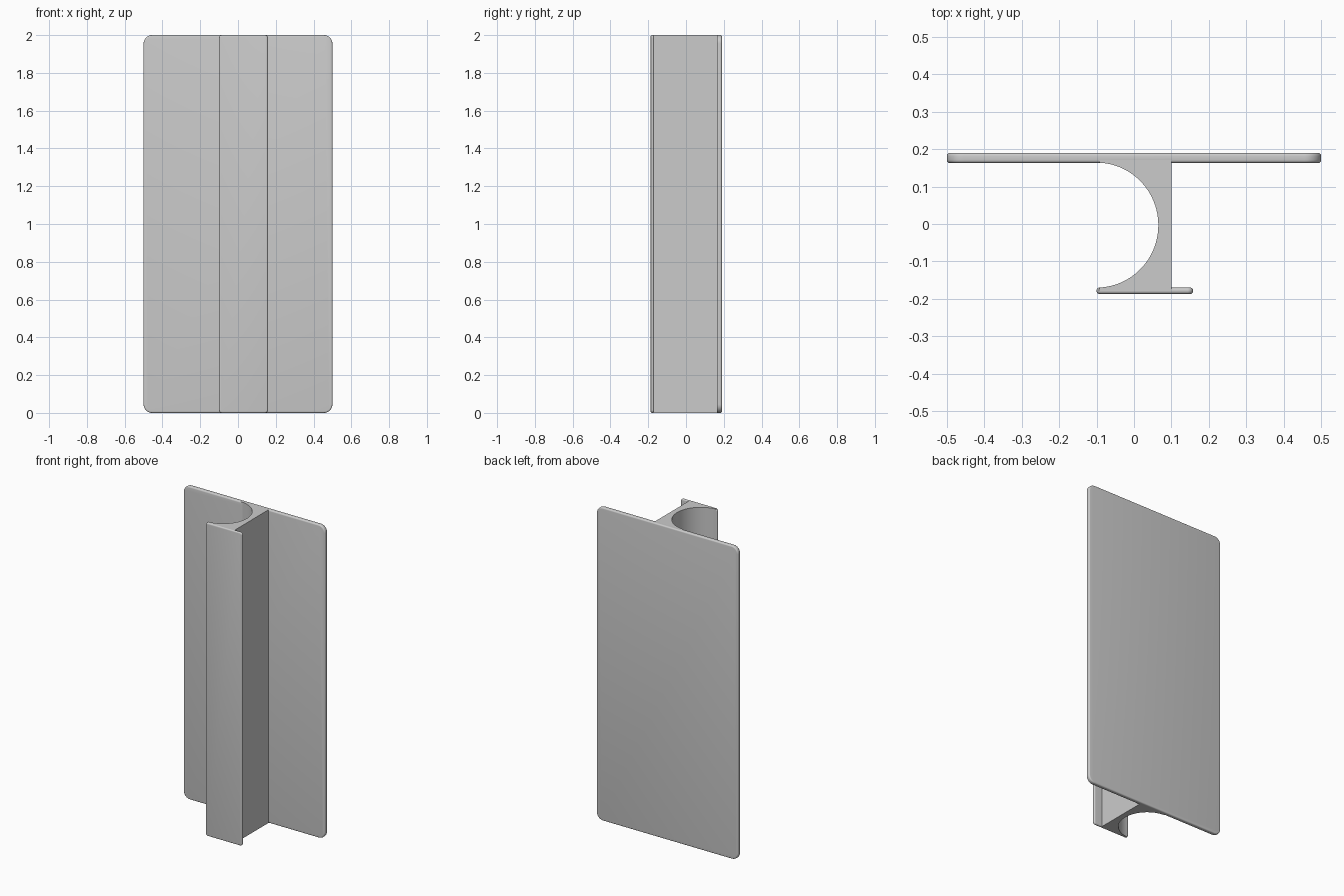
import bpy, bmesh, math
from mathutils import Vector

if "Cube" in bpy.data.objects:
    bpy.data.objects.remove(bpy.data.objects["Cube"])

grey = bpy.data.materials.new("light_grey")
grey.diffuse_color = (0.6, 0.6, 0.6, 1)
grey.use_nodes = True
grey.node_tree.nodes["Principled BSDF"].inputs["Base Color"].default_value = grey.diffuse_color


def extrude(name, points, offset, bevel=0.0):
    """Extrude a closed outline along an offset, with optional rounded rims."""
    bm = bmesh.new()
    face = bm.faces.new([bm.verts.new(p) for p in points])
    res = bmesh.ops.extrude_face_region(bm, geom=[face])
    moved = [v for v in res["geom"] if isinstance(v, bmesh.types.BMVert)]
    bmesh.ops.translate(bm, verts=moved, vec=Vector(offset))
    bmesh.ops.recalc_face_normals(bm, faces=bm.faces)
    if bevel:
        rims = [e for e in bm.edges if e.calc_face_angle(0) > math.radians(40)]
        bmesh.ops.bevel(bm, geom=rims, offset=bevel, segments=4, profile=0.5,
                        affect='EDGES', clamp_overlap=True)
    mesh = bpy.data.meshes.new(name)
    bm.to_mesh(mesh)
    bm.free()
    mesh.materials.append(grey)
    obj = bpy.data.objects.new(name, mesh)
    bpy.context.collection.objects.link(obj)
    bpy.context.view_layer.objects.active = obj
    obj.select_set(True)
    bpy.ops.object.shade_smooth_by_angle(angle=math.radians(30))
    obj.select_set(False)
    return obj


def rounded_plate(name, x0, x1, y0, y1, radius, bevel):
    """Upright plate, full height, with rounded corners and rims."""
    corners = [(x1 - radius, 2 - radius, 0), (x0 + radius, 2 - radius, 90),
               (x0 + radius, radius, 180), (x1 - radius, radius, 270)]
    pts = []
    for cx, cz, start in corners:
        for i in range(9):
            a = math.radians(start + 90 * i / 8)
            pts.append((cx + radius * math.cos(a), y0, cz + radius * math.sin(a)))
    return extrude(name, pts, (0, y1 - y0, 0), bevel)


# Wide back plate and narrow front flange
rounded_plate("back_plate", -0.5, 0.5, 0.163, 0.19, 0.045, 0.008)
rounded_plate("front_flange", -0.1, 0.158, -0.187, -0.17, 0.015, 0.0075)

# Web joining them: flat on the right, half-round hollow on the left
web = [(-0.093, -0.179, 0), (0.1, -0.179, 0), (0.1, 0.176, 0), (-0.093, 0.176, 0)]
for i in range(49):
    a = math.radians(87.5 - 175 * i / 48)
    web.append((-0.1 + 0.165 * math.cos(a), -0.003 + 0.167 * math.sin(a), 0))
extrude("curved_web", web, (0, 0, 2))
